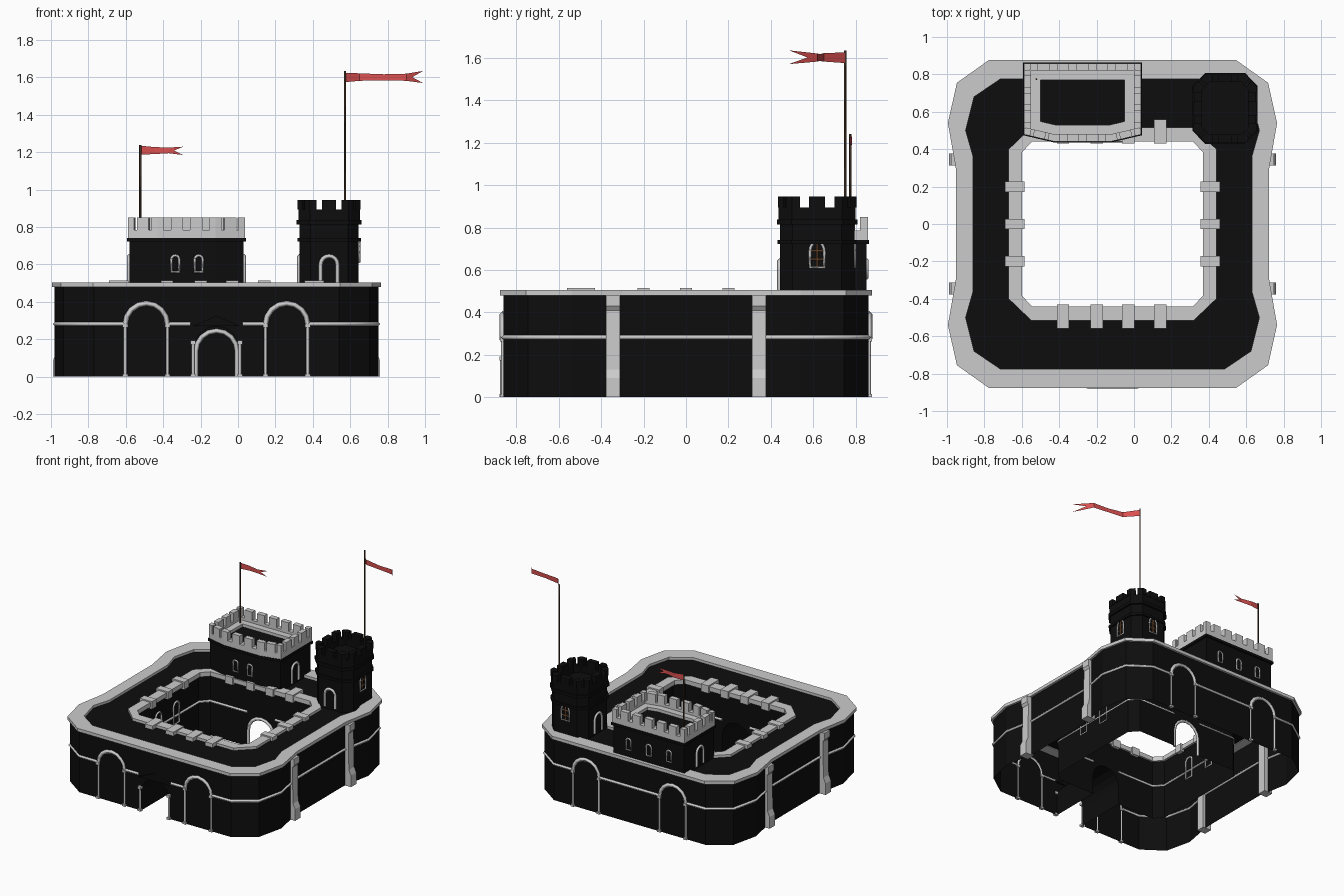
import bpy, bmesh, math
from mathutils import Vector

if "Cube" in bpy.data.objects:
    bpy.data.objects.remove(bpy.data.objects["Cube"])

CX = -0.115


def mat(name, c):
    m = bpy.data.materials.new(name)
    m.diffuse_color = (*c, 1)
    m.use_nodes = True
    m.node_tree.nodes["Principled BSDF"].inputs["Base Color"].default_value = m.diffuse_color
    return m


BLACK = mat("dark_stone", (0.004, 0.004, 0.004))
RED = mat("red_cloth", (0.7, 0.08, 0.08))
WOOD = mat("pole_wood", (0.06, 0.035, 0.02))
FRAME = mat("window_wood", (0.4, 0.16, 0.06))


def finish(name, bm, m=None):
    bmesh.ops.recalc_face_normals(bm, faces=bm.faces)
    me = bpy.data.meshes.new(name)
    bm.to_mesh(me)
    bm.free()
    ob = bpy.data.objects.new(name, me)
    bpy.context.collection.objects.link(ob)
    if m:
        me.materials.append(m)
    return ob


def full(q, c=(CX, 0)):
    # mirror one quadrant of an outline into a closed loop
    p = q + [(-u, v) for u, v in q[::-1]]
    p += [(-u, -v) for u, v in q] + [(u, -v) for u, v in q[::-1]]
    return [Vector((c[0] + u, c[1] + v)) for u, v in p]


def offset(p, d):
    # mitred outward offset of a counter-clockwise outline
    out = []
    for i in range(len(p)):
        a = (p[i] - p[i - 1]).normalized()
        b = (p[(i + 1) % len(p)] - p[i]).normalized()
        a, b = Vector((a.y, -a.x)), Vector((b.y, -b.x))
        out.append(p[i] + (a + b) * d / (1 + a.dot(b)))
    return out


def loft(name, loops, m=None, wrap=False, cap=False):
    bm = bmesh.new()
    vs = [[bm.verts.new((v.x, v.y, z)) for v in p] for p, z in loops]
    n = len(vs[0])
    for a, b in zip(vs, vs[1:] + vs[:1] if wrap else vs[1:]):
        for i in range(n):
            bm.faces.new((a[i], a[(i + 1) % n], b[(i + 1) % n], b[i]))
    if cap:
        bm.faces.new(vs[-1])
    return finish(name, bm, m)


def band(name, p, out, inn, z0, z1, m=None):
    o, i = offset(p, out), offset(p, -inn)
    return loft(name, [(o, z0), (o, z1), (i, z1), (i, z0)], m, wrap=True)


def prism(bm, pts, ext):
    a = [bm.verts.new(p) for p in pts]
    b = [bm.verts.new(Vector(p) + Vector(ext)) for p in pts]
    n = len(a)
    bm.faces.new(a)
    bm.faces.new(b[::-1])
    for i in range(n):
        bm.faces.new((a[i], a[(i + 1) % n], b[(i + 1) % n], b[i]))


def box(bm, x0, x1, y0, y1, z0, z1):
    prism(bm, [(x0, y0, z0), (x1, y0, z0), (x1, y1, z0), (x0, y1, z0)], (0, 0, z1 - z0))


def tube(name, pts, r, m=None, closed=False):
    cu = bpy.data.curves.new(name, 'CURVE')
    cu.dimensions = '3D'
    s = cu.splines.new('POLY')
    s.points.add(len(pts) - 1)
    for q, p in zip(s.points, pts):
        q.co = (*p, 1)
    s.use_cyclic_u = closed
    cu.bevel_depth, cu.bevel_resolution, cu.use_fill_caps = r, 0, True
    ob = bpy.data.objects.new(name, cu)
    bpy.context.collection.objects.link(ob)
    if m:
        cu.materials.append(m)
    bpy.ops.object.select_all(action='DESELECT')
    ob.select_set(True)
    bpy.context.view_layer.objects.active = ob
    bpy.ops.object.convert(target='MESH')


def arch_pts(hw, z0, top, pointed=1.0):
    zs = top - hw * pointed
    mid = [(-hw * math.cos(t), zs + hw * pointed * math.sin(t)) for t in [math.pi * k / 8 for k in range(9)]]
    return [(-hw, z0)] + mid + [(hw, z0)]


def arch(name, x, y, axis, hw, z0, top, r=0.009, closed=False, pointed=1.0):
    pts = arch_pts(hw, z0, top, pointed)
    tube(name, [(x + s, y, z) if axis == 'x' else (x, y + s, z) for s, z in pts], r, None, closed)


def wall(name, p, z1, gates):
    # wall sheet; gates maps the front (-1) or back (1) face to an arch size
    bm = bmesh.new()
    for a, b in zip(p, p[1:] + p[:1]):
        pts = [(a.x, a.y, 0)]
        side = 1 if a.y > 0 else -1
        if abs(a.y - b.y) < 1e-4 and side in gates and (a - b).length > 0.5:
            s = 1 if b.x > a.x else -1
            hw, top = gates[side]
            pts += [(CX + s * u, a.y, z) for u, z in arch_pts(hw, 0, top)]
        pts += [(b.x, b.y, 0), (b.x, b.y, z1), (a.x, a.y, z1)]
        bm.faces.new([bm.verts.new(v) for v in pts])
    bmesh.ops.remove_doubles(bm, verts=bm.verts, dist=1e-4)
    return finish(name, bm, BLACK)


def merlons(name, p, out, thick, pitch, w, z0, z1, m=None):
    p, bm = offset(p, out), bmesh.new()
    for a, b in zip(p, p[1:] + p[:1]):
        L = (b - a).length
        d = (b - a) / L
        n = Vector((-d.y, d.x)) * thick
        k = max(1, round(L / pitch))
        for i in range(k + 1):
            s0, s1 = max(0, i * L / k - w / 2), min(L, i * L / k + w / 2)
            q = [a + d * s0, a + d * s1, a + d * s1 + n, a + d * s0 + n]
            prism(bm, [(v.x, v.y, z0) for v in q], (0, 0, z1 - z0))
    return finish(name, bm, m)


def column(name, x, y, h):
    tube(name, [(x, y, 0), (x, y, h)], 0.009)
    bm = bmesh.new()
    for z0, z1 in ((0, 0.015), (h - 0.012, h + 0.008)):
        box(bm, x - 0.014, x + 0.014, y - 0.012, y + 0.012, z0, z1)
    finish(name + "_caps", bm)


# main ring: walls, outer ledge, roof, inner ledge
WQ = [(0.82, 0.30), (0.865, 0.54), (0.818, 0.745), (0.655, 0.86)]
lo = full([(0.838, 0.30), (0.88, 0.54), (0.832, 0.755), (0.66, 0.877)])
li = full([(0.745, 0.36), (0.785, 0.50), (0.74, 0.68), (0.60, 0.775)])
io = full([(0.555, 0.2), (0.555, 0.40), (0.435, 0.515), (0.3, 0.515)])
ii = full([(0.483, 0.2), (0.483, 0.385), (0.43, 0.44), (0.3, 0.44)])
iw = full([(0.50, 0.2), (0.50, 0.39), (0.44, 0.455), (0.3, 0.455)])
wall("outer_wall", full(WQ), 0.48, {-1: (0.12, 0.27)})
wall("inner_wall", iw, 0.48, {-1: (0.12, 0.27), 1: (0.105, 0.245)})
loft("outer_ledge", [(lo, 0.48), (lo, 0.505), (li, 0.505), (li, 0.48)], wrap=True)
loft("roof_walk", [(li, 0.485), (io, 0.485)], BLACK)
loft("inner_ledge", [(io, 0.47), (io, 0.505), (ii, 0.505), (ii, 0.47)], wrap=True)
bm = bmesh.new()
for s in (-1, 1):
    for u in (-0.265, -0.085, 0.085, 0.255):
        y0, y1 = sorted((s * 0.43, s * 0.56))
        box(bm, CX + u - 0.033, CX + u + 0.033, y0, y1, 0.455, 0.515)
    for v in (-0.2, 0, 0.2):
        x0, x1 = sorted((CX + s * 0.47, CX + s * 0.575))
        box(bm, x0, x1, v - 0.028, v + 0.028, 0.455, 0.515)
finish("inner_ledge_blocks", bm)

# gate passage, gable and courtyard arch
bm = bmesh.new()
P = [(CX + u, z) for u, z in arch_pts(0.12, 0, 0.27)]
va = [[bm.verts.new((x, y, z)) for x, z in P] for y in (-0.86, -0.455)]
for i in range(len(P) - 1):
    bm.faces.new((va[0][i], va[0][i + 1], va[1][i + 1], va[1][i]))
finish("gate_passage", bm, BLACK)
bm = bmesh.new()
prism(bm, [(CX - 0.13, -0.88, 0.27), (CX + 0.13, -0.88, 0.27), (CX, -0.88, 0.325)], (0, 0.03, 0))
finish("gate_gable", bm, BLACK)
arch("courtyard_arch", CX, 0.45, 'x', 0.11, 0, 0.245, 0.013)

for s in (-1, 1):
    column("gate_column", CX + s * 0.125, -0.868, 0.185)
    # blind arches front and back
    for y in (-0.864, 0.864):
        arch("blind_arch", CX + s * 0.375, y, 'x', 0.113, 0.275, 0.392, 0.014)
        for t in (-1, 1):
            column("arch_column", CX + s * 0.375 + t * 0.113, y, 0.275)
    # string courses
    path = [(0.49, -0.862)] + [(u, -v) for u, v in WQ[::-1]] + WQ + [(0.49, 0.862)]
    tube("string_course", [(CX + s * u, v, 0.282) for u, v in path], 0.011)
    tube("front_course", [(CX + s * u, -0.862, 0.282) for u in (0.26, 0.14)], 0.011)
    tube("courtyard_course", [(CX + s * u, v, 0.27) for u, v in
         ((0.12, -0.452), (0.44, -0.452), (0.497, -0.39), (0.497, 0.39), (0.44, 0.452), (0.12, 0.452))], 0.01)
    # buttresses
    bm = bmesh.new()
    prof = [(0.80, 0), (0.873, 0), (0.873, 0.09), (0.855, 0.13), (0.85, 0.41), (0.864, 0.43), (0.864, 0.48), (0.80, 0.48)]
    for v in (-0.345, 0.345):
        prism(bm, [(CX + s * u, v - 0.033, z) for u, z in prof], (0, 0.066, 0))
    finish("buttresses", bm)
    # courtyard side windows
    for v in (-0.11, 0.11):
        arch("courtyard_window", CX + s * 0.495, v, 'y', 0.035, 0.21, 0.38, 0.008, True)
tube("back_course", [(CX - 0.26, 0.862, 0.282), (CX + 0.26, 0.862, 0.282)], 0.011)

# keep
K = [Vector(p) for p in ((-0.43, 0.45), (-0.12, 0.45), (0.03, 0.485), (0.03, 0.85), (-0.58, 0.85), (-0.58, 0.485))]
loft("keep_wall", [(K, 0.48), (K, 0.74)], BLACK)
band("keep_cornice", K, 0.013, 0.01, 0.722, 0.742, BLACK)
band("keep_parapet", K, 0.008, 0.03, 0.74, 0.785)
band("keep_walk", K, -0.025, 0.08, 0.74, 0.765)
merlons("keep_merlons", K, 0.008, 0.038, 0.1, 0.065, 0.785, 0.85)
D = offset(K, -0.075)
loft("keep_deck", [(D, 0.74), (D, 0.742)], BLACK, cap=True)
for x, y in ((-0.335, 0.447), (-0.21, 0.447), (-0.45, 0.853), (-0.275, 0.853), (-0.1, 0.853)):
    arch("keep_window", x, y, 'x', 0.021, 0.56, 0.648, 0.007, True)
for x in (-0.583, 0.033):
    arch("keep_door", x, 0.66, 'y', 0.042, 0.5, 0.645, 0.011)

# tower
TX, TY = 0.487, 0.618
T = full([(0.158, 0.115), (0.1, 0.175)], (TX, TY))
ti = offset(T, -0.03)
loft("tower_wall", [(T, 0.48), (T, 0.84)], BLACK)
loft("tower_deck", [(ti, 0.84), (ti, 0.845)], BLACK, cap=True)
band("tower_lower_band", T, 0.012, 0.01, 0.722, 0.742, BLACK)
band("tower_upper_band", T, 0.015, 0.01, 0.815, 0.838, BLACK)
band("tower_parapet", T, 0.006, 0.035, 0.83, 0.895, BLACK)
merlons("tower_merlons", T, 0.01, 0.045, 0.12, 0.075, 0.895, 0.945, BLACK)
arch("tower_front_door", TX, TY - 0.177, 'x', 0.045, 0.5, 0.645, 0.011)
arch("tower_side_door", TX - 0.16, TY, 'y', 0.045, 0.5, 0.645, 0.011)
arch("tower_side_window", TX + 0.16, TY, 'y', 0.034, 0.612, 0.735, 0.007, True, 1.5)
arch("tower_back_window", TX, TY + 0.177, 'x', 0.034, 0.612, 0.735, 0.007, True, 1.5)
tube("side_mullion", [(TX + 0.159, TY, 0.612), (TX + 0.159, TY, 0.73)], 0.004, FRAME)
tube("back_mullion", [(TX, TY + 0.176, 0.612), (TX, TY + 0.176, 0.73)], 0.004, FRAME)
for z in (0.65, 0.69):
    tube("side_bar", [(TX + 0.159, TY - 0.03, z), (TX + 0.159, TY + 0.03, z)], 0.004, FRAME)
    tube("back_bar", [(TX - 0.03, TY + 0.176, z), (TX + 0.03, TY + 0.176, z)], 0.004, FRAME)


# flags
def flag(name, st):
    bm = bmesh.new()
    rows = [[bm.verts.new((x, y, z)) for z in (t, (t + b) / 2, b)] for x, y, t, b in st]
    mid = rows[-1][1]
    mid.co = rows[-2][1].co.lerp(mid.co, 0.35)
    for a, b in zip(rows, rows[1:]):
        for i in (0, 1):
            bm.faces.new((a[i], a[i + 1], b[i + 1], b[i]))
    finish(name, bm, RED)


tube("tall_pole", [(0.572, 0.75, 0.84), (0.572, 0.75, 1.635)], 0.006, WOOD)
tube("short_pole", [(-0.522, 0.775, 0.745), (-0.522, 0.775, 1.24)], 0.006, WOOD)
flag("tall_flag", [(0.575, 0.75, 1.625, 1.575), (0.65, 0.65, 1.622, 1.582), (0.78, 0.63, 1.617, 1.585),
                   (0.9, 0.62, 1.62, 1.582), (0.99, 0.485, 1.635, 1.57)])
flag("short_flag", [(-0.522, 0.775, 1.235, 1.188), (-0.45, 0.782, 1.228, 1.19),
                    (-0.37, 0.77, 1.225, 1.195), (-0.292, 0.778, 1.23, 1.185)])
